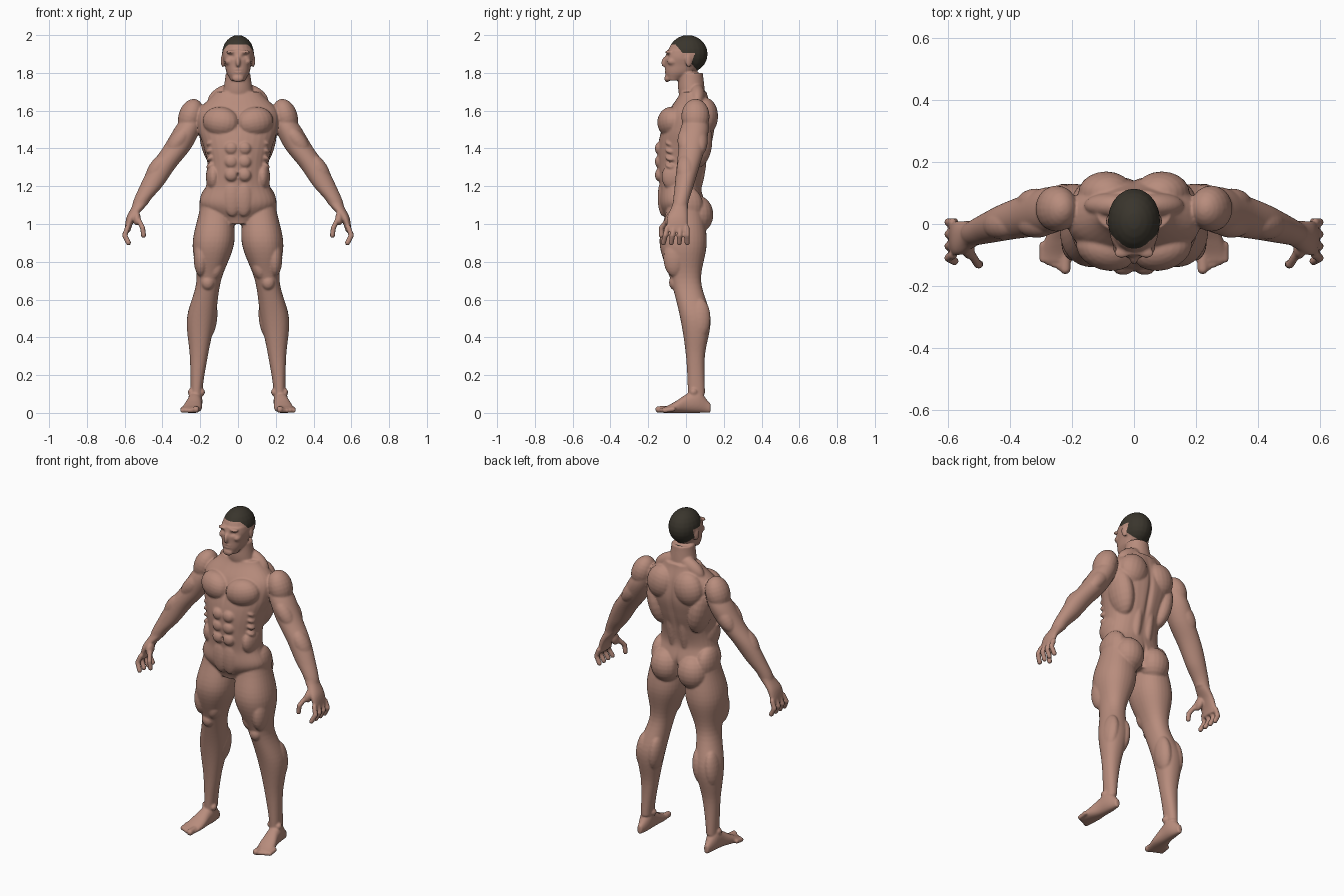
import bpy, bmesh, math
from mathutils import Vector, Matrix, Euler

if "Cube" in bpy.data.objects:
    bpy.data.objects.remove(bpy.data.objects["Cube"])


def material(name, colour):
    m = bpy.data.materials.new(name)
    m.use_nodes = True
    m.diffuse_color = (*colour, 1)
    m.node_tree.nodes["Principled BSDF"].inputs["Base Color"].default_value = m.diffuse_color
    return m


bm = bmesh.new()


def smooth_value(values, t):
    # Smooth curve through evenly spaced values, with t running from 0 to 1
    last = len(values) - 1
    i = min(int(t * last), last - 1)
    f = t * last - i
    before, a, b, after = (values[min(max(i + k, 0), last)] for k in (-1, 0, 1, 2))
    rise, fall = (b - before) / 2, (after - a) / 2
    ease = f * f * (3 - 2 * f)
    return a + (b - a) * ease + f * (1 - f) * (rise * (1 - f) - fall * f)


def loft(start, end, outer, low, high, inner=None, lengthwise=False, roundness=.9):
    # Rounded slices along z, or along y when lengthwise; mirrored in x without inner
    inner = inner or [-x for x in outer]
    steps, sides = 6 * len(outer), 32
    rings = []
    for step in range(steps + 1):
        t = step / steps
        x0, x1, q0, q1 = (smooth_value(v, t) for v in (inner, outer, low, high))
        along = start + (end - start) * t
        ring = []
        for k in range(sides):
            angle = math.tau * k / sides
            c, s = math.cos(angle), math.sin(angle)
            x = (x0 + x1 + (x1 - x0) * math.copysign(abs(c) ** roundness, c)) / 2
            q = (q0 + q1 + (q1 - q0) * math.copysign(abs(s) ** roundness, s)) / 2
            ring.append(bm.verts.new((x, along, q) if lengthwise else (x, q, along)))
        rings.append(ring)
    for ring, following in zip(rings, rings[1:]):
        for k in range(sides):
            j = (k + 1) % sides
            bm.faces.new((ring[k], ring[j], following[j], following[k]))
    bm.faces.new(reversed(rings[0]))
    bm.faces.new(rings[-1])


def blob(centre, radii, nod=0, lean=0, turn=0):
    rotation = Euler([math.radians(angle) for angle in (nod, lean, turn)])
    placement = Matrix.LocRotScale(Vector(centre), rotation, Vector(radii))
    bmesh.ops.create_uvsphere(bm, u_segments=20, v_segments=12, radius=1, matrix=placement)


def digit(radius, *joints):
    joints = [Vector(joint) for joint in joints]
    for a, b in zip(joints, joints[1:]):
        for k in range(7):
            blob(a.lerp(b, k / 6), [radius] * 3)


# Torso and neck
loft(1, 1.7, outer=(.1, .2, .17, .16, .18, .21, .21, .12),
     low=(-.1, -.14, -.14, -.15, -.15, -.13, -.09, -.03),
     high=(.08, .1, .08, .1, .13, .15, .14, .11))
loft(1.6, 1.8, outer=(.1, .08, .065), low=(-.01, -.04, -.04), high=(.1, .1, .09), roundness=1)

# Head
loft(1.76, 1.92, outer=(.04, .06, .07, .08, .08), low=(-.1, -.11, -.11, -.11, -.1),
     high=(-.03, .04, .08, .1, .11))
cranium = Vector((0, .01, 1.9))
blob(cranium, (.085, .105, .1))
blob((0, -.1, 1.77), (.03, .015, .02))                # chin
blob((0, -.11, 1.86), (.013, .02, .03), nod=-20)      # nose
blob((0, -.105, 1.81), (.025, .01, .013))             # lips
blob((.035, -.09, 1.91), (.03, .02, .01), turn=-15)   # brow
blob((.05, -.07, 1.86), (.02, .03, .02))              # cheekbone
blob((.08, .015, 1.865), (.01, .02, .035), turn=20)   # ear

# Chest, belly and flank
blob((.09, -.08, 1.54), (.1, .07, .08), lean=-10, turn=15)
for row in range(3):
    blob((.035, -.14, 1.4 - row * .07), (.035, .025, .035))
blob((.03, -.12, 1.14), (.05, .03, .1))
blob((.13, -.05, 1.25), (.04, .08, .08))
for rib in range(4):
    blob((.14, -.08, 1.43 - rib * .04), (.03, .03, .015), lean=25, turn=20)

# Back and hip
blob((.14, .05, 1.44), (.06, .09, .15), lean=12)      # side of back
blob((.09, .1, 1.57), (.09, .07, .1), lean=-12)       # shoulder blade
blob((.04, .06, 1.3), (.035, .045, .2), nod=-8)       # spine muscle
blob((.08, .06, 1.68), (.09, .04, .05), lean=30)      # neck to shoulder
blob((.09, .06, 1.05), (.09, .085, .1))               # buttock
blob((.15, 0, 1.1), (.055, .09, .1))                  # hip

# Arm
loft(1.1, 1.6, inner=(.48, .4, .33, .25, .2, .18), outer=(.56, .52, .47, .4, .34, .28),
     low=(-.07, -.06, -.05, -.04, -.03, 0), high=(.01, .04, .07, .1, .12, .11), roundness=1)
blob((.25, .05, 1.57), (.065, .075, .095), lean=-18)  # shoulder
for y in (0, .07):
    blob((.315, y, 1.44), (.045, .045, .09), lean=-36)
blob((.43, 0, 1.29), (.045, .05, .09), lean=-32)      # forearm

# Hand
loft(.96, 1.11, inner=(.57, .54, .48), outer=(.6, .59, .555),
     low=(-.1, -.1, -.07), high=(.01, .01, .01))
blob((.535, -.08, 1.03), (.02, .03, .04), nod=-30)
digit(.014, (.53, -.09, 1.03), (.505, -.13, .98), (.5, -.13, .94))
for finger in range(4):
    y = finger * .035 - .1
    digit(.014, (.585, y, .98), (.6, y * 1.1, .94), (.58, y * 1.2, .9))

# Leg
loft(.1, 1.1, inner=(.19, .16, .12, .09, .02, .03), outer=(.25, .255, .27, .22, .24, .2),
     low=(.01, 0, -.03, -.08, -.14, -.1), high=(.1, .1, .13, .08, .11, .09))
blob((.115, -.05, .77), (.04, .05, .07), lean=-12)    # inner thigh
blob((.195, -.06, .82), (.04, .06, .1))               # outer thigh
blob((.16, -.06, .69), (.035, .03, .04))              # knee
for x in (.15, .23):
    blob((x, .07, .5), (.04, .06, .11), lean=-6)      # calf
for x in (.19, .25):
    blob((x, .04, .11), (.015, .02, .02))             # ankle

# Foot
loft(-.12, .13, inner=(.2, .19, .19, .19, .21), outer=(.3, .29, .27, .26, .24),
     low=[0] * 5, high=(.03, .06, .1, .12, .05), lengthwise=True)
for toe in range(5):
    radius = .013 if toe else .018
    x, y = .222 + toe * .018, toe * .008
    digit(radius, (x, y - .1, .02), (x, y - .145, radius))

# Fuse the parts into one skin
bmesh.ops.recalc_face_normals(bm, faces=bm.faces)
parts = bpy.data.meshes.new("body_parts")
bm.to_mesh(parts)
bm.free()
body = bpy.data.objects.new("body", parts)
bpy.context.collection.objects.link(body)
body.modifiers.new("mirror", "MIRROR").use_mirror_merge = False
fuse = body.modifiers.new("fuse", "REMESH")
fuse.mode = "VOXEL"
fuse.voxel_size = .0055
soften = body.modifiers.new("soften", "SMOOTH")
soften.iterations = 5
graph = bpy.context.evaluated_depsgraph_get()
skin = bpy.data.meshes.new_from_object(body.evaluated_get(graph))
body.modifiers.clear()
body.data = skin
bpy.data.meshes.remove(parts)


def dent(centre, reach, push):
    # Press the skin along y with a soft round brush, on both sides
    for v in skin.vertices:
        point = Vector((abs(v.co.x), v.co.y, v.co.z)) - Vector(centre)
        distance = sum((p / r) ** 2 for p, r in zip(point, reach))
        v.co.y += push * math.exp(-distance)


dent((.033, -.1, 1.887), (.016, .03, .01), push=.01)   # eye socket
dent((0, -.11, 1.81), (.02, .02, .004), push=.006)     # mouth
dent((0, -.15, 1.26), (.007, .03, .008), push=.01)     # navel
dent((0, -.15, 1.53), (.01, .05, .06), push=.006)      # breastbone
dent((0, .13, 1.42), (.015, .08, .17), push=-.014)     # spine
dent((0, .1, 1.05), (.01, .08, .06), push=-.02)        # cleft

# Hair: cut the hairline and colour the faces above it
skin.materials.clear()
skin.materials.append(material("skin", (.48, .265, .205)))
skin.materials.append(material("dark_hair", (.042, .036, .026)))
bm = bmesh.new()
bm.from_mesh(skin)
temple = Vector((0, -.055, 1.95))
up, slope = Vector((0, 0, 1)), Vector((0, 1.2, 1))
for normal in (up, slope):
    head = [f for f in bm.faces if f.calc_center_median().z > 1.79]
    edges = {e for f in head for e in f.edges}
    corners = {v for f in head for v in f.verts}
    bmesh.ops.bisect_plane(bm, geom=[*head, *edges, *corners], plane_co=temple, plane_no=normal)
for f in bm.faces:
    f.smooth = True
    place = f.calc_center_median()
    on_ear = abs(place.x) > .079 and place.z < 1.905 and place.y < .045
    behind = (place - temple).dot(slope) > 0 and place.z > 1.8 and not on_ear
    f.material_index = int(place.z > temple.z or behind)
bm.to_mesh(skin)
bm.free()
